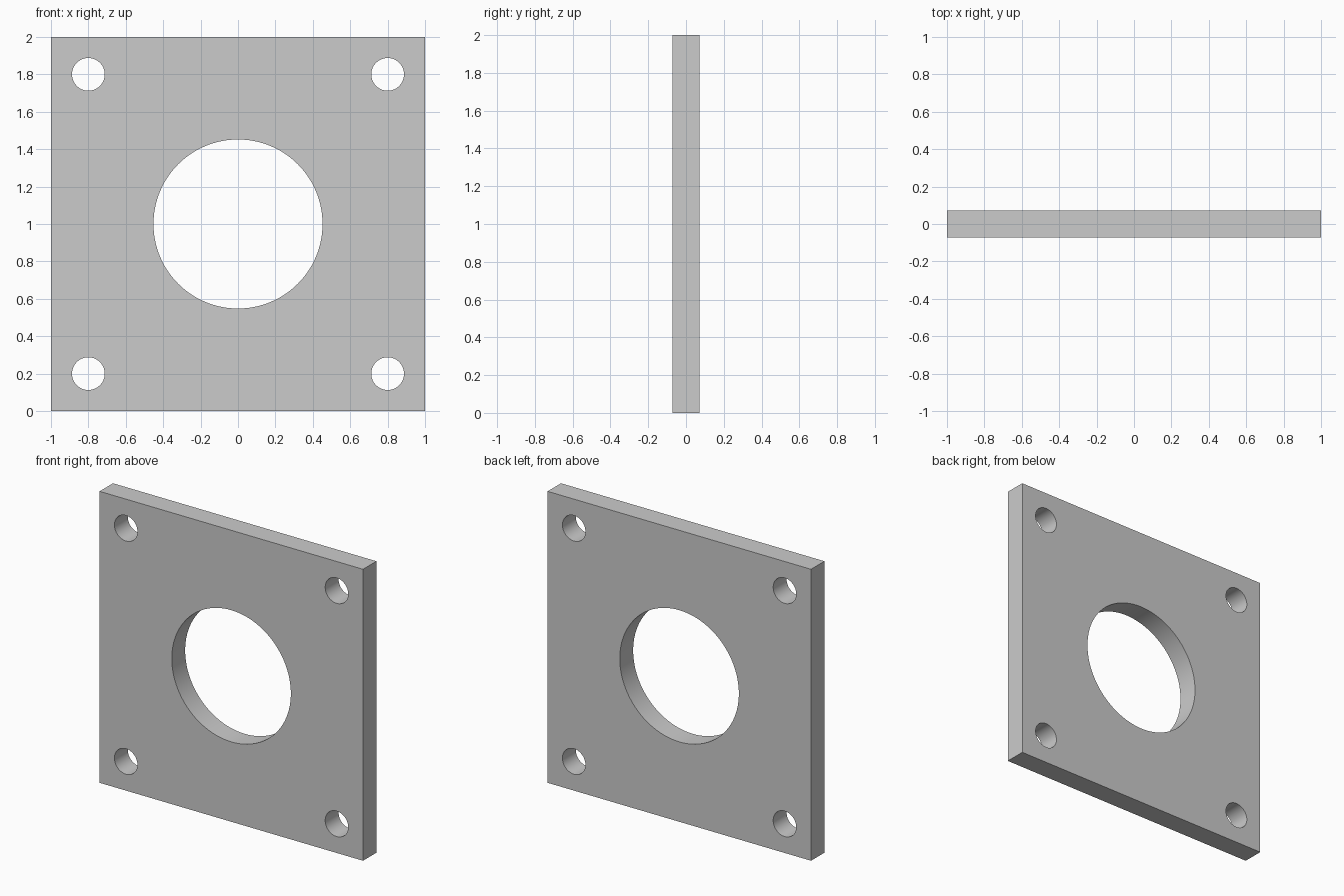
import bpy
import bmesh
from math import cos, sin, pi, radians

if "Cube" in bpy.data.objects:
    bpy.data.objects.remove(bpy.data.objects["Cube"])

HALF_T = 0.0725


def add_loop(curve, points):
    """Add a closed straight-sided outline to a filled 2D curve."""
    s = curve.splines.new('POLY')
    s.points.add(len(points) - 1)
    for p, (x, y) in zip(s.points, points):
        p.co = (x, y, 0, 1)
    s.use_cyclic_u = True


def circle(cx, cy, r, n):
    return [(cx + r * cos(2 * pi * i / n), cy + r * sin(2 * pi * i / n)) for i in range(n)]


# Plate profile: square outline, large bore, four corner bolt holes
profile = bpy.data.curves.new("plate_profile", 'CURVE')
profile.dimensions = '2D'
profile.fill_mode = 'BOTH'
profile.extrude = HALF_T
add_loop(profile, [(-1, 0), (1, 0), (1, 2), (-1, 2)])
add_loop(profile, circle(0, 1, 0.452, 96))
for x in (-0.8, 0.8):
    for z in (0.2, 1.8):
        add_loop(profile, circle(x, z, 0.0875, 48))

# Turn the extruded profile into a welded mesh standing upright
temp = bpy.data.objects.new("profile_helper", profile)
bpy.context.collection.objects.link(temp)
deps = bpy.context.evaluated_depsgraph_get()
mesh = bpy.data.meshes.new_from_object(temp.evaluated_get(deps))
bpy.data.objects.remove(temp)

bm = bmesh.new()
bm.from_mesh(mesh)
bmesh.ops.remove_doubles(bm, verts=bm.verts, dist=1e-4)
for v in bm.verts:
    x, y, z = v.co
    v.co = (x, -z, y)
bmesh.ops.recalc_face_normals(bm, faces=bm.faces)
bmesh.ops.dissolve_limit(bm, angle_limit=radians(0.5), verts=bm.verts, edges=bm.edges)
bmesh.ops.triangulate(bm, faces=[f for f in bm.faces if len(f.verts) > 4])
bm.to_mesh(mesh)
bm.free()

plate = bpy.data.objects.new("flange_plate", mesh)
bpy.context.collection.objects.link(plate)
bpy.context.view_layer.objects.active = plate
plate.select_set(True)
bpy.ops.object.shade_smooth_by_angle(angle=radians(30))
